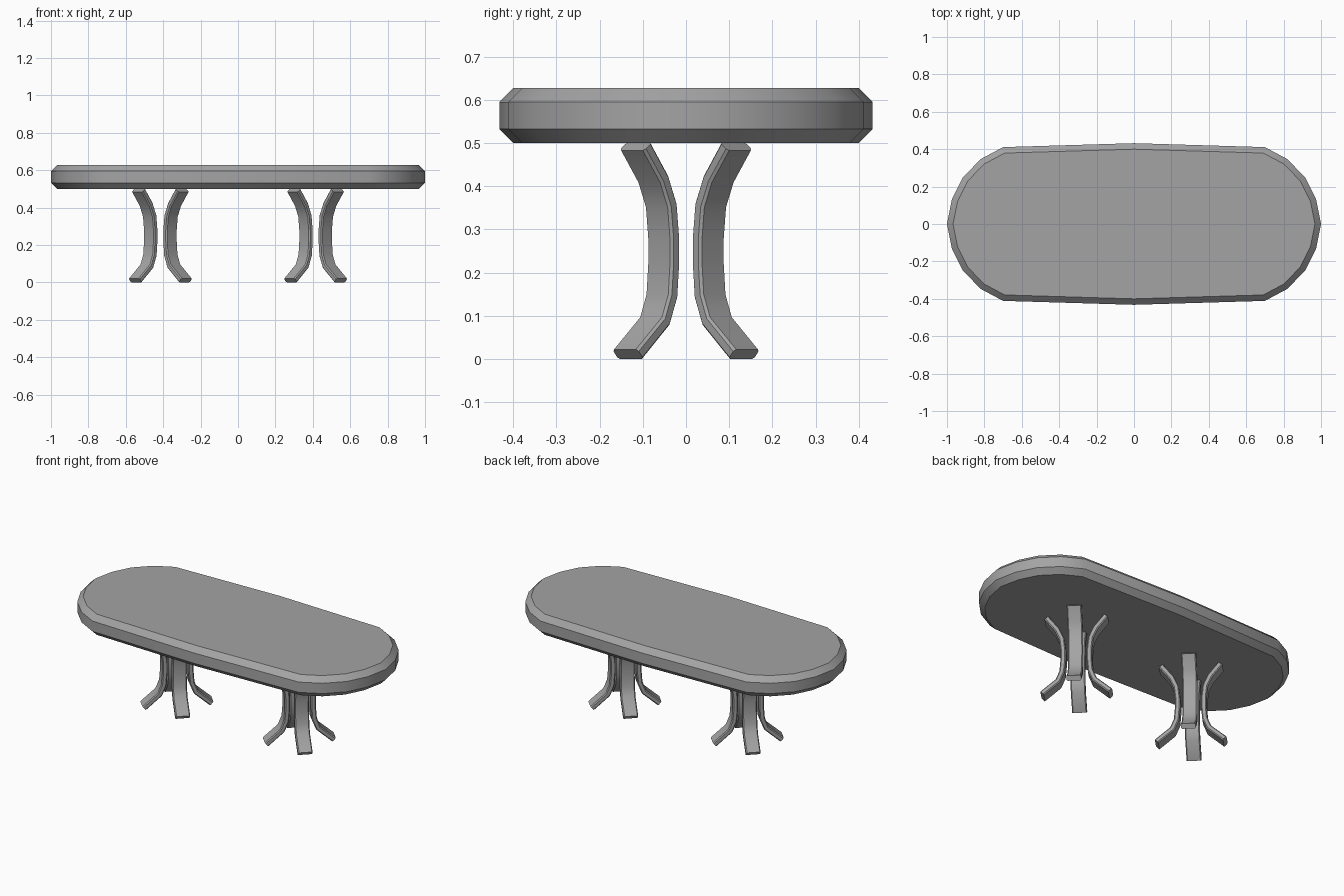
import bpy, bmesh, math
from mathutils import Vector

if "Cube" in bpy.data.objects:
    bpy.data.objects.remove(bpy.data.objects["Cube"], do_unlink=True)

GREY = (0.37, 0.37, 0.37, 1)
mat = bpy.data.materials.new("plain grey")
mat.use_nodes = True
mat.diffuse_color = GREY
mat.node_tree.nodes["Principled BSDF"].inputs["Base Color"].default_value = GREY


def finish(bm, name, angle=30):
    bmesh.ops.recalc_face_normals(bm, faces=bm.faces)
    mesh = bpy.data.meshes.new(name)
    bm.to_mesh(mesh)
    bm.free()
    mesh.materials.append(mat)
    obj = bpy.data.objects.new(name, mesh)
    bpy.context.collection.objects.link(obj)
    bpy.ops.object.select_all(action="DESELECT")
    obj.select_set(True)
    bpy.context.view_layer.objects.active = obj
    bpy.ops.object.shade_smooth_by_angle(angle=math.radians(angle))
    return obj


# Tabletop: a long rounded slab with chamfered rims
BOTTOM, TOP, CHAMFER = 0.5, 0.627, 0.032
quarter = [(1.0, 0), (0.973, 0.134), (0.914, 0.251), (0.818, 0.348), (0.70, 0.411), (0, 0.432)]
half = quarter + [(-x, y) for x, y in reversed(quarter[:-1])]
outline = half + [(-x, -y) for x, y in half[1:-1]]
bm = bmesh.new()
base = bm.faces.new([bm.verts.new((x, y, BOTTOM)) for x, y in outline])
up = bmesh.ops.extrude_face_region(bm, geom=[base], use_keep_orig=True)["geom"]
bmesh.ops.translate(bm, vec=(0, 0, TOP - BOTTOM),
                    verts=[v for v in up if isinstance(v, bmesh.types.BMVert)])
bmesh.ops.recalc_face_normals(bm, faces=bm.faces)
rims = [e for e in bm.edges if abs(e.verts[0].co.z - e.verts[1].co.z) < 0.001]
bmesh.ops.bevel(bm, geom=rims, offset=CHAMFER, segments=1, affect="EDGES")
finish(bm, "tabletop")

# Curved leg: a chamfered board swept along a bowed path (radius, height)
WIDTH, THICK, CUT = 0.083, 0.03, 0.006
path = [Vector(p) for p in [(0.19, 0.011), (0.102, 0.088), (0.079, 0.146), (0.073, 0.22),
                            (0.073, 0.28), (0.081, 0.355), (0.107, 0.416), (0.165, 0.492)]]
a, b = WIDTH / 2, THICK / 2
corner = [(a, b - CUT), (a - CUT, b)]
side = corner + [(-x, y) for x, y in reversed(corner)]
section = side + [(-x, -y) for x, y in side]


def build_leg(name, centre_x, angle):
    bm = bmesh.new()
    rings = []
    for i, p in enumerate(path):
        before = (p - path[max(i - 1, 0)]).normalized()
        after = (path[min(i + 1, len(path) - 1)] - p).normalized()
        tangent = (before + after).normalized()
        normal = Vector((tangent.y, -tangent.x))
        ring = []
        for w, t in section:
            q = p + normal * t
            ring.append(bm.verts.new((q.x, w, max(q.y, 0))))
        rings.append(ring)
    n = len(section)
    for low, high in zip(rings, rings[1:]):
        for k in range(n):
            bm.faces.new((low[k], low[(k + 1) % n], high[(k + 1) % n], high[k]))
    bm.faces.new(rings[0])
    bm.faces.new(rings[-1])
    leg = finish(bm, name)
    leg.location.x = centre_x
    leg.rotation_euler.z = math.radians(angle)


# Two pedestals of four diagonal legs each
for side_name, x in (("left", 0.415), ("right", -0.415)):
    for corner_name, angle in (("back_left", 45), ("back_right", 135),
                               ("front_right", 225), ("front_left", 315)):
        build_leg(f"{side_name}_pedestal_{corner_name}_leg", x, angle)
